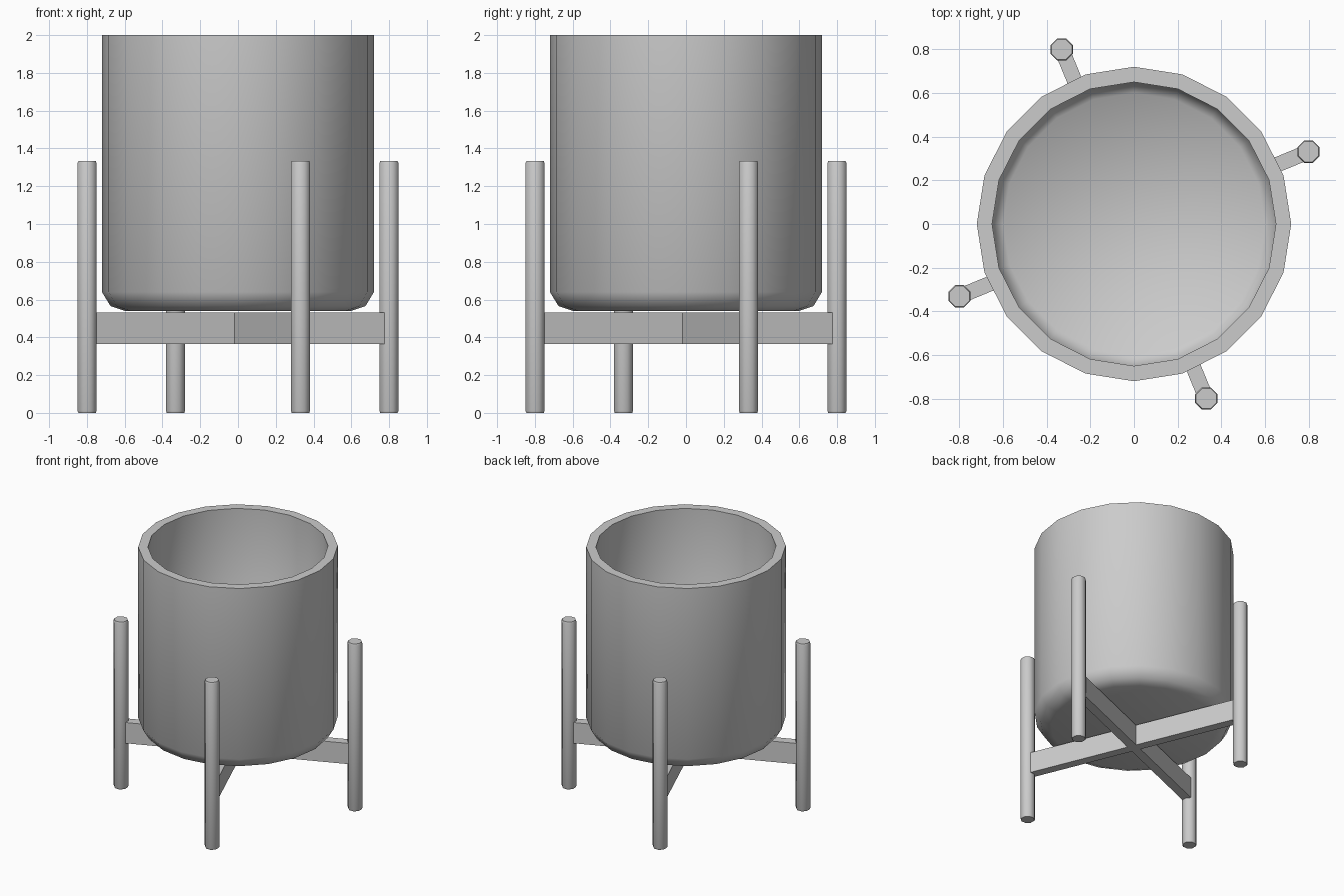
import bpy, bmesh
from math import sin, cos, pi, radians
from mathutils import Matrix

cube = bpy.data.objects.get("Cube")
if cube:
    bpy.data.objects.remove(cube, do_unlink=True)

# Single flat colour
grey = bpy.data.materials.new("plain_grey")
grey.use_nodes = True
colour = (0.6, 0.6, 0.6, 1)
grey.diffuse_color = colour
grey.node_tree.nodes["Principled BSDF"].inputs["Base Color"].default_value = colour


def finish(name, bm, angle=None):
    bmesh.ops.recalc_face_normals(bm, faces=bm.faces)
    mesh = bpy.data.meshes.new(name)
    bm.to_mesh(mesh)
    bm.free()
    mesh.materials.append(grey)
    obj = bpy.data.objects.new(name, mesh)
    bpy.context.collection.objects.link(obj)
    if angle:
        bpy.ops.object.select_all(action="DESELECT")
        obj.select_set(True)
        bpy.context.view_layer.objects.active = obj
        bpy.ops.object.shade_smooth_by_angle(angle=radians(angle))
    return obj


def lathe(name, profile, sides, angle):
    """Rings of (radius, height) joined in order, with both ends capped."""
    bm = bmesh.new()
    rings = [[bm.verts.new((r * cos(2 * pi * i / sides), r * sin(2 * pi * i / sides), z))
              for i in range(sides)] for r, z in profile]
    for low, high in zip(rings, rings[1:]):
        for i in range(sides):
            j = (i + 1) % sides
            bm.faces.new((low[i], low[j], high[j], high[i]))
    bm.faces.new(rings[0])
    bm.faces.new(rings[-1])
    return finish(name, bm, angle)


def bar(name, start, end, turn):
    """Flat rail running outward from the centre."""
    bm = bmesh.new()
    bmesh.ops.create_cube(bm, size=1)
    bmesh.ops.scale(bm, vec=(end - start, 0.07, 0.165), verts=bm.verts)
    bmesh.ops.translate(bm, vec=((start + end) / 2, 0, 0.448), verts=bm.verts)
    bmesh.ops.rotate(bm, matrix=Matrix.Rotation(turn, 3, "Z"), verts=bm.verts)
    return finish(name, bm)


# Hollow pot: underside, chamfer, outer wall, rim, inner wall and floor
lathe("pot", [(0.6, 0.54), (0.675, 0.565), (0.72, 0.64), (0.72, 2.0),
              (0.65, 2.0), (0.65, 0.66), (0.6, 0.61)], 20, 50)

# Four round posts around the pot
lean = radians(22.5)
for i, side in enumerate(("left", "back", "right", "front")):
    turn = lean + i * pi / 2
    post = lathe(side + "_leg", [(0.05, 0), (0.055, 0.012), (0.055, 1.32), (0.05, 1.333)], 8, 50)
    post.location = (0.865 * cos(turn), 0.865 * sin(turn), 0)
    post.rotation_euler.z = turn

# Crossed rails: one long, two short ones butting against it
bar("long_rail", -0.85, 0.85, lean)
for side, turn in (("back", lean + pi / 2), ("front", lean - pi / 2)):
    bar(side + "_short_rail", 0.035, 0.85, turn)
